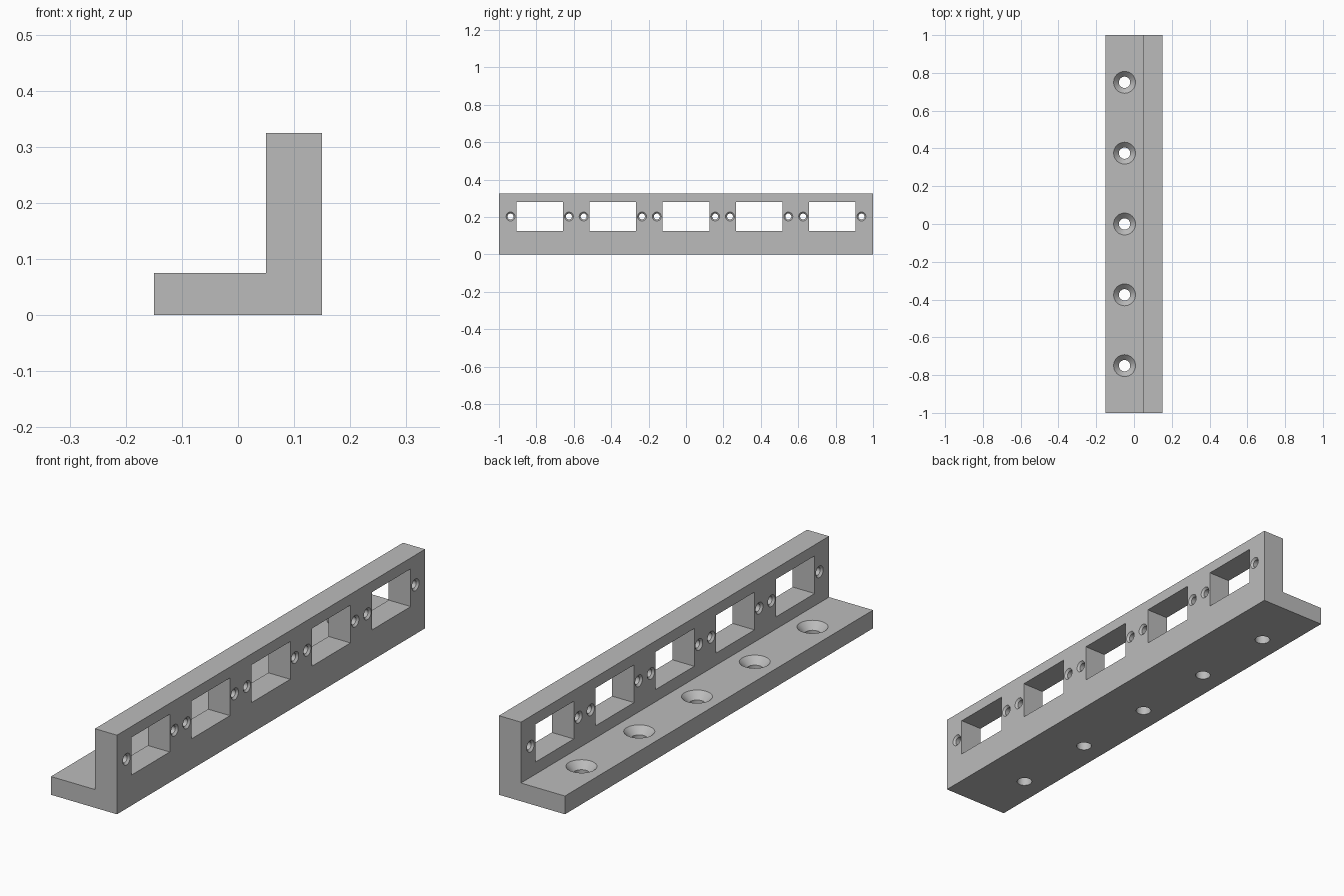
import bpy
import bmesh
import math
from mathutils import Matrix, Vector

if "Cube" in bpy.data.objects:
    bpy.data.objects.remove(bpy.data.objects["Cube"], do_unlink=True)

grey = bpy.data.materials.new("plain grey")
grey.use_nodes = True
grey.diffuse_color = (0.5, 0.5, 0.5, 1)
grey.node_tree.nodes["Principled BSDF"].inputs["Base Color"].default_value = grey.diffuse_color

WALL_X, WALL_T = 0.10, 0.10
BASE_H, HOLE_Z = 0.075, 0.2025


def finish(name, bm):
    bmesh.ops.recalc_face_normals(bm, faces=bm.faces)
    mesh = bpy.data.meshes.new(name)
    bm.to_mesh(mesh)
    bm.free()
    mesh.materials.append(grey)
    obj = bpy.data.objects.new(name, mesh)
    bpy.context.collection.objects.link(obj)
    return obj


def add_lathe(bm, profile, matrix, sides=32):
    """Closed solid of revolution about z from (radius, height) pairs."""
    rings = []
    for r, h in profile:
        rings.append([bm.verts.new(matrix @ Vector((
            r * math.cos(math.tau * i / sides),
            r * math.sin(math.tau * i / sides), h))) for i in range(sides)])
    for low, high in zip(rings, rings[1:]):
        for i in range(sides):
            j = (i + 1) % sides
            bm.faces.new((low[i], low[j], high[j], high[i]))
    bm.faces.new(rings[0][::-1])
    bm.faces.new(rings[-1])


# L-shaped bracket body, extruded along y
bm = bmesh.new()
outline = [(-0.15, 0), (0.15, 0), (0.15, 0.325), (0.05, 0.325),
           (0.05, BASE_H), (-0.15, BASE_H)]
end = bm.faces.new([bm.verts.new((x, -1, z)) for x, z in outline])
ext = bmesh.ops.extrude_face_region(bm, geom=[end])
bmesh.ops.translate(bm, vec=(0, 2, 0),
                    verts=[v for v in ext["geom"] if isinstance(v, bmesh.types.BMVert)])
bracket = finish("angle_bracket", bm)

# Cutters: countersunk base holes, wall windows and chamfered screw holes
cut = bmesh.new()
over = 0.01
base_hole = [(0.03, -over), (0.03, BASE_H - 0.028),
             (0.058, BASE_H), (0.058, BASE_H + over)]
half = WALL_T / 2
screw_half = [(0.016, half - 0.008), (0.024, half), (0.024, half + over)]
screw_hole = [(r, -h) for r, h in reversed(screw_half)] + screw_half
for i in range(-2, 3):
    add_lathe(cut, base_hole, Matrix.Translation((-0.05, i * 0.375, 0)))
    y = i * 0.391
    bmesh.ops.create_cube(cut, size=1, matrix=Matrix.Translation((WALL_X, y, HOLE_Z))
                          @ Matrix.Diagonal((WALL_T + 2 * over, 0.25, 0.155, 1)))
    for side in (-1, 1):
        add_lathe(cut, screw_hole,
                  Matrix.Translation((WALL_X, y + side * 0.156, HOLE_Z))
                  @ Matrix.Rotation(math.pi / 2, 4, "Y"), 24)
cutter = finish("hole_cutter", cut)
cutter.hide_render = True

# Cut the holes and keep crisp edges
mod = bracket.modifiers.new("holes", "BOOLEAN")
mod.operation = "DIFFERENCE"
mod.solver = "EXACT"
mod.object = cutter
bpy.context.view_layer.objects.active = bracket
bracket.select_set(True)
bpy.ops.object.modifier_apply(modifier=mod.name)
bpy.data.objects.remove(cutter, do_unlink=True)
bpy.ops.object.shade_smooth_by_angle(angle=math.radians(25))
